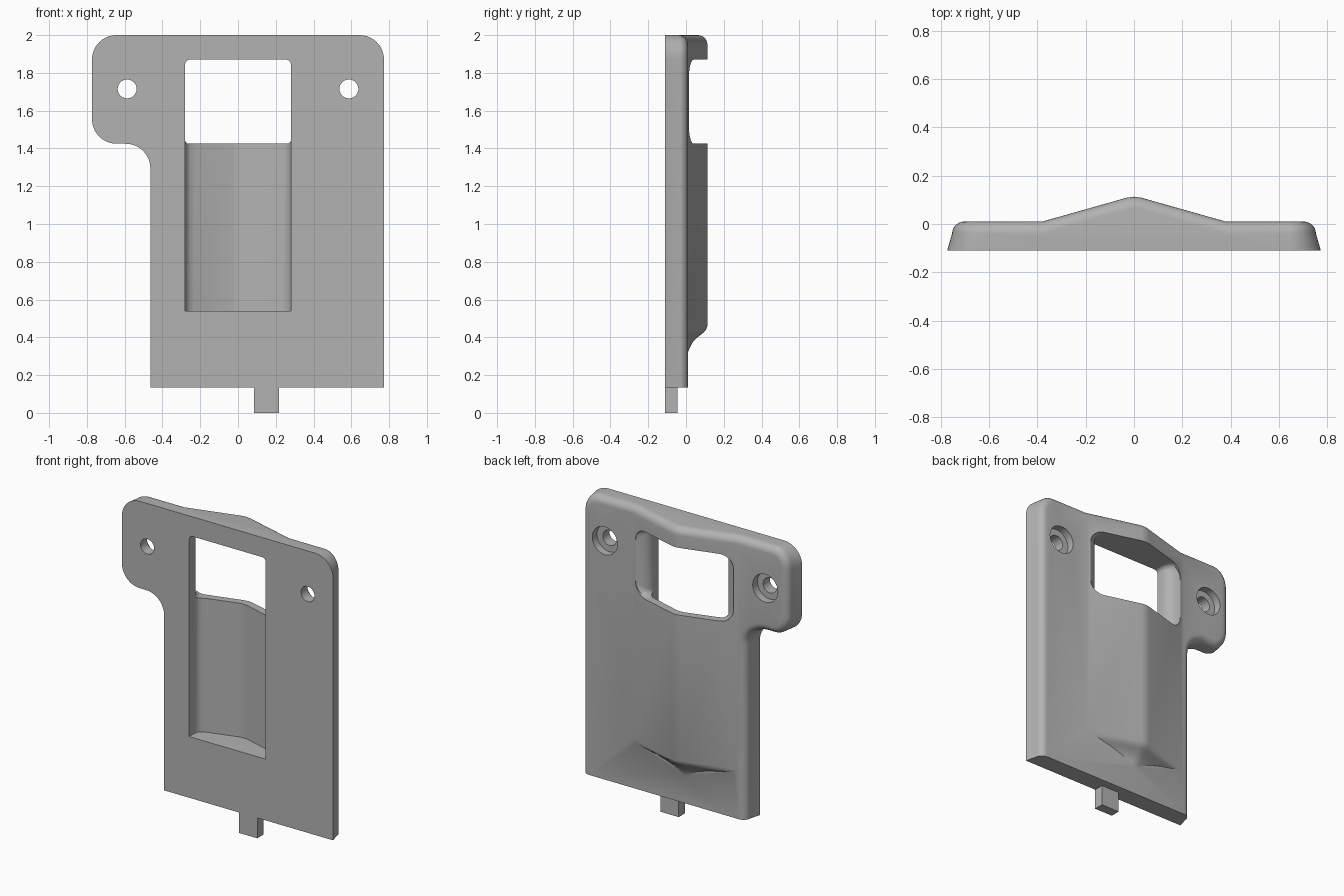
import bpy, bmesh
from math import sin, cos, pi, radians

cube = bpy.data.objects.get("Cube")
if cube:
    bpy.data.objects.remove(cube, do_unlink=True)

grey = bpy.data.materials.new("plain_grey")
grey.use_nodes = True
COLOUR = (0.45, 0.45, 0.45, 1)
grey.diffuse_color = COLOUR
grey.node_tree.nodes["Principled BSDF"].inputs["Base Color"].default_value = COLOUR


def loft(name, rings):
    """Closed solid through rings with equal point counts."""
    bm = bmesh.new()
    loops = [[bm.verts.new(p) for p in ring] for ring in rings]
    n = len(loops[0])
    for a, b in zip(loops, loops[1:]):
        for i in range(n):
            j = (i + 1) % n
            bm.faces.new((a[i], a[j], b[j], b[i]))
    bm.faces.new(loops[0])
    bm.faces.new(loops[-1])
    bmesh.ops.recalc_face_normals(bm, faces=bm.faces)
    mesh = bpy.data.meshes.new(name)
    bm.to_mesh(mesh)
    bm.free()
    mesh.materials.append(grey)
    obj = bpy.data.objects.new(name, mesh)
    bpy.context.collection.objects.link(obj)
    return obj


def select(obj):
    bpy.ops.object.select_all(action='DESELECT')
    obj.select_set(True)
    bpy.context.view_layer.objects.active = obj


def combine(target, other, operation):
    mod = target.modifiers.new(operation.lower(), 'BOOLEAN')
    mod.operation = operation
    mod.solver = 'EXACT'
    mod.object = other
    select(target)
    bpy.ops.object.modifier_apply(modifier=mod.name)
    bpy.data.objects.remove(other, do_unlink=True)


def arc(cx, cz, r, start, end, steps=10, side=1):
    """Points with outward normals; side -1 makes a concave corner."""
    pts = []
    for i in range(steps + 1):
        a = radians(start + (end - start) * i / steps)
        pts.append((cx + r * cos(a), cz + r * sin(a), side * cos(a), side * sin(a)))
    return pts


def circle_ring(x, y, z, r):
    return [(p[0], y, p[1]) for p in arc(x, z, r, 0, 351, 39)]


def rounded_ring(y, half, z0, z1, r):
    pts = []
    for k, (cx, cz) in enumerate([(half - r, z1 - r), (r - half, z1 - r),
                                  (r - half, z0 + r), (half - r, z0 + r)]):
        pts += arc(cx, cz, r, 90 * k, 90 * k + 90, 8)
    return [(p[0], y, p[1]) for p in pts]


# Main plate: drafted sides and a rounded rear edge
W, R, BOTTOM, ROUND = 0.773, 0.13, 0.135, 0.05
STEP_X, EAR_Z = -0.464, 1.425
outline = [(W, BOTTOM, 1, 0)]
outline += arc(W - R, 2 - R, R, 0, 90)
outline += arc(R - W, 2 - R, R, 90, 180)
outline += arc(R - W, EAR_Z + R, R, 180, 270)
outline += arc(STEP_X - R, EAR_Z - R, R, 90, 0, side=-1)
outline += [(STEP_X, BOTTOM, -1, 0)]
bend = [pi / 2 * i / 7 for i in range(8)]
levels = [(-0.11, 0, 0)]
levels += [(-0.04 + ROUND * sin(a), ROUND * (1 - cos(a)), 0.02) for a in bend]
back_plate = loft("back_plate", [
    [(x - nx * (inset + draft), y, z - nz * inset) for x, z, nx, nz in outline]
    for y, inset, draft in levels])

# Shallow gabled ridge that fades out near the bottom
gable = [(0.42, -0.0014), (0.38, 0.01), (0.03, 0.109), (0, 0.113)]
gable += [(-x, y) for x, y in reversed(gable[:-1])]
stations = [(0.30, 0.118), (0.32, 0.103), (0.345, 0.093), (0.37, 0.08),
            (0.385, 0.068), (0.40, 0.053), (0.415, 0.033), (0.425, 0.02),
            (0.44, 0.007), (0.46, 0)]
stations += [(2 - ROUND * (1 - cos(a)), ROUND * (1 - sin(a))) for a in reversed(bend)]
ridge = loft("ridge", [
    [(x, max(y - drop, -0.085), z) for x, y in gable] + [(-0.42, -0.09, z), (0.42, -0.09, z)]
    for z, drop in stations])
combine(back_plate, ridge, 'UNION')

# Front pocket following the inside of the ridge
half_pocket = [(0.28, -0.2), (0.28, -0.055), (0.273, -0.03), (0.258, -0.014),
               (0.235, -0.002), (0.03, 0.058)]
pocket = half_pocket + [(0, 0.062)] + [(-x, y) for x, y in reversed(half_pocket)]
cutter = loft("pocket_cutter", [[(x, y, z) for x, y in pocket] for z in (0.54, 1.6)])
combine(back_plate, cutter, 'DIFFERENCE')

# Window through the plate, flaring toward the rear
flare = [(-0.2, 0.28, 0.025), (-0.065, 0.28, 0.025), (-0.04, 0.285, 0.03),
         (-0.015, 0.302, 0.045), (0.002, 0.328, 0.065), (0.012, 0.36, 0.09),
         (0.2, 0.36, 0.09)]
cutter = loft("window_cutter", [rounded_ring(y, h, EAR_Z, 1.87, r) for y, h, r in flare])
combine(back_plate, cutter, 'DIFFERENCE')

# Counterbored screw holes
for side in (-1, 1):
    for name, r, y0 in (("hole_cutter", 0.05, -0.2), ("counterbore_cutter", 0.092, -0.04)):
        cutter = loft(name, [circle_ring(side * 0.587, y, 1.715, r) for y in (y0, 0.2)])
        combine(back_plate, cutter, 'DIFFERENCE')

select(back_plate)
bpy.ops.object.shade_smooth_by_angle(angle=radians(30))

# Locating tab under the plate
loft("locating_tab", [[(x, y, z) for x, y in ((0.085, -0.11), (0.218, -0.11),
                                              (0.218, -0.045), (0.085, -0.045))]
                      for z in (0, BOTTOM)])
